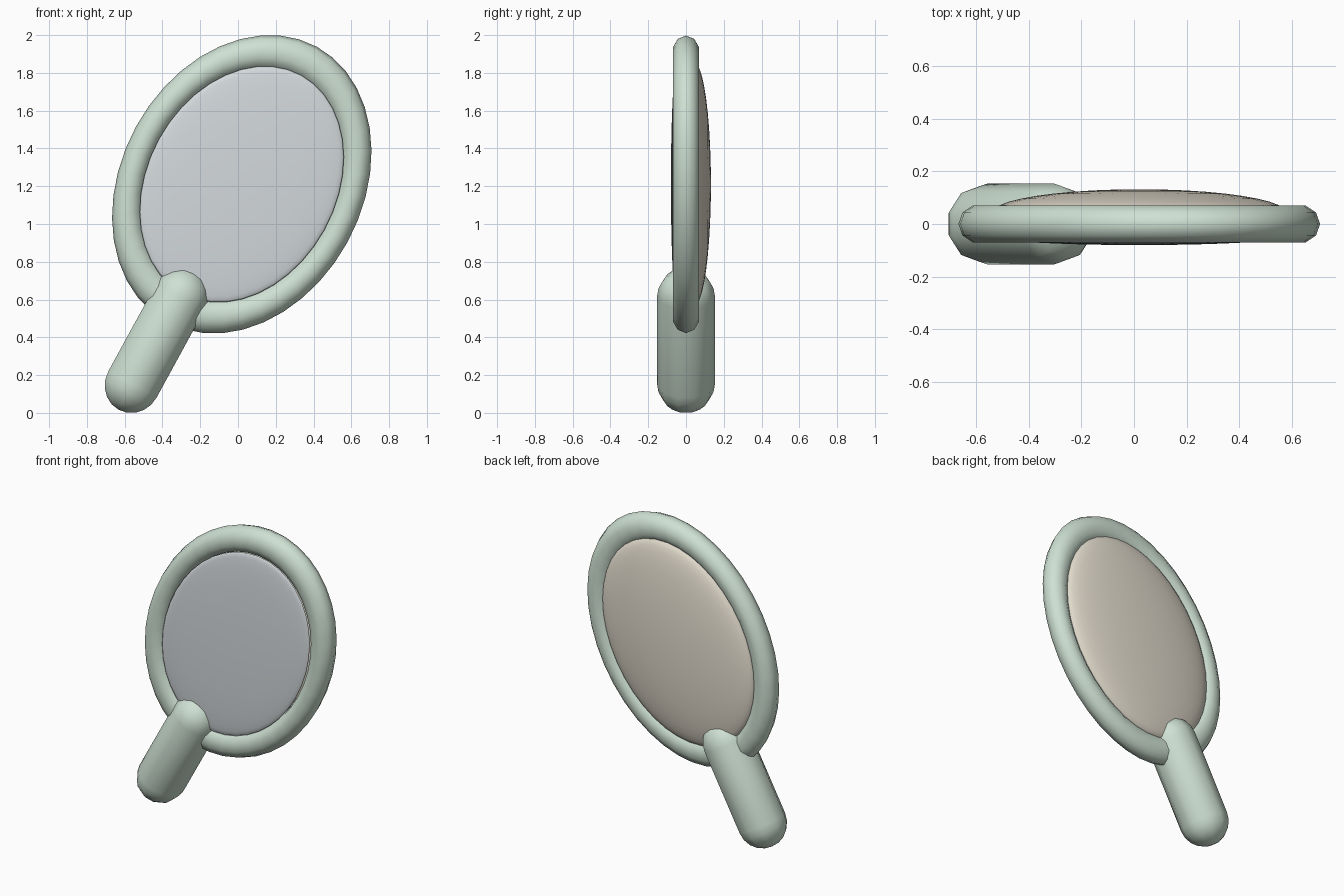
import bpy, bmesh
from math import sin, cos, pi
from mathutils import Matrix

if "Cube" in bpy.data.objects:
    bpy.data.objects.remove(bpy.data.objects["Cube"])

# Everything is laid out in the mirror's own frame (x short axis, z long axis), then leaned over
LEAN = Matrix.Translation((0.02, 0, 1.21)) @ Matrix.Rotation(0.5, 4, 'Y')
FACING = Matrix.Rotation(pi / 2, 4, 'X')      # turns a z-axis primitive to face -y


def material(name, rgb):
    m = bpy.data.materials.new(name)
    m.diffuse_color = (*rgb, 1)
    m.use_nodes = True
    m.node_tree.nodes["Principled BSDF"].inputs["Base Color"].default_value = m.diffuse_color
    return m


def finish(obj, name, mat, local):
    obj.name = name
    obj.data.transform(LEAN @ local)
    obj.data.materials.append(mat)
    obj.data.shade_smooth()
    return obj


green = material("frame_green", (0.62, 0.75, 0.65))
silver = material("glass_silver", (0.66, 0.70, 0.72))
tan = material("backing_tan", (0.75, 0.70, 0.60))

# Oval ring frame
bpy.ops.mesh.primitive_torus_add(major_radius=1, minor_radius=0.1304,
                                 major_segments=40, minor_segments=10)
finish(bpy.context.object, "ring_frame", green,
       FACING @ Matrix.Diagonal((0.5645, 0.734, 0.5645, 1)))


# Bulged oval plates: glass in front, backing behind
def plate(name, mat, half_w, half_h, y, bulge):
    bpy.ops.mesh.primitive_uv_sphere_add(segments=40, ring_count=20, radius=1)
    finish(bpy.context.object, name, mat, Matrix.Translation((0, y, 0)) @ FACING
           @ Matrix.Diagonal((half_w, half_h, bulge, 1)))


plate("mirror_glass", silver, 0.50, 0.658, -0.05, 0.03)
plate("mirror_back", tan, 0.515, 0.678, 0.045, 0.087)


# Capsule handle: a half profile spun in ten sides
def capsule(name, mat, r, z0, z1, sides=10, steps=5):
    arc = [i * pi / 2 / steps for i in range(steps + 1)]
    profile = [(r * sin(a), z0 - r * cos(a)) for a in arc]
    profile += [(r * cos(a), z1 + r * sin(a)) for a in arc]
    bm = bmesh.new()
    vs = [bm.verts.new((0, y, z)) for y, z in profile]
    edges = [bm.edges.new(p) for p in zip(vs, vs[1:])]
    bmesh.ops.spin(bm, geom=vs + edges, cent=(0, 0, 0), axis=(0, 0, 1),
                   angle=2 * pi, steps=sides, use_duplicate=False)
    bmesh.ops.remove_doubles(bm, verts=bm.verts, dist=1e-4)
    bmesh.ops.recalc_face_normals(bm, faces=bm.faces)
    mesh = bpy.data.meshes.new(name)
    bm.to_mesh(mesh)
    bm.free()
    obj = bpy.data.objects.new(name, mesh)
    bpy.context.collection.objects.link(obj)
    finish(obj, name, mat, Matrix.Identity(4))


capsule("handle", green, 0.153, -1.207, -0.674)
